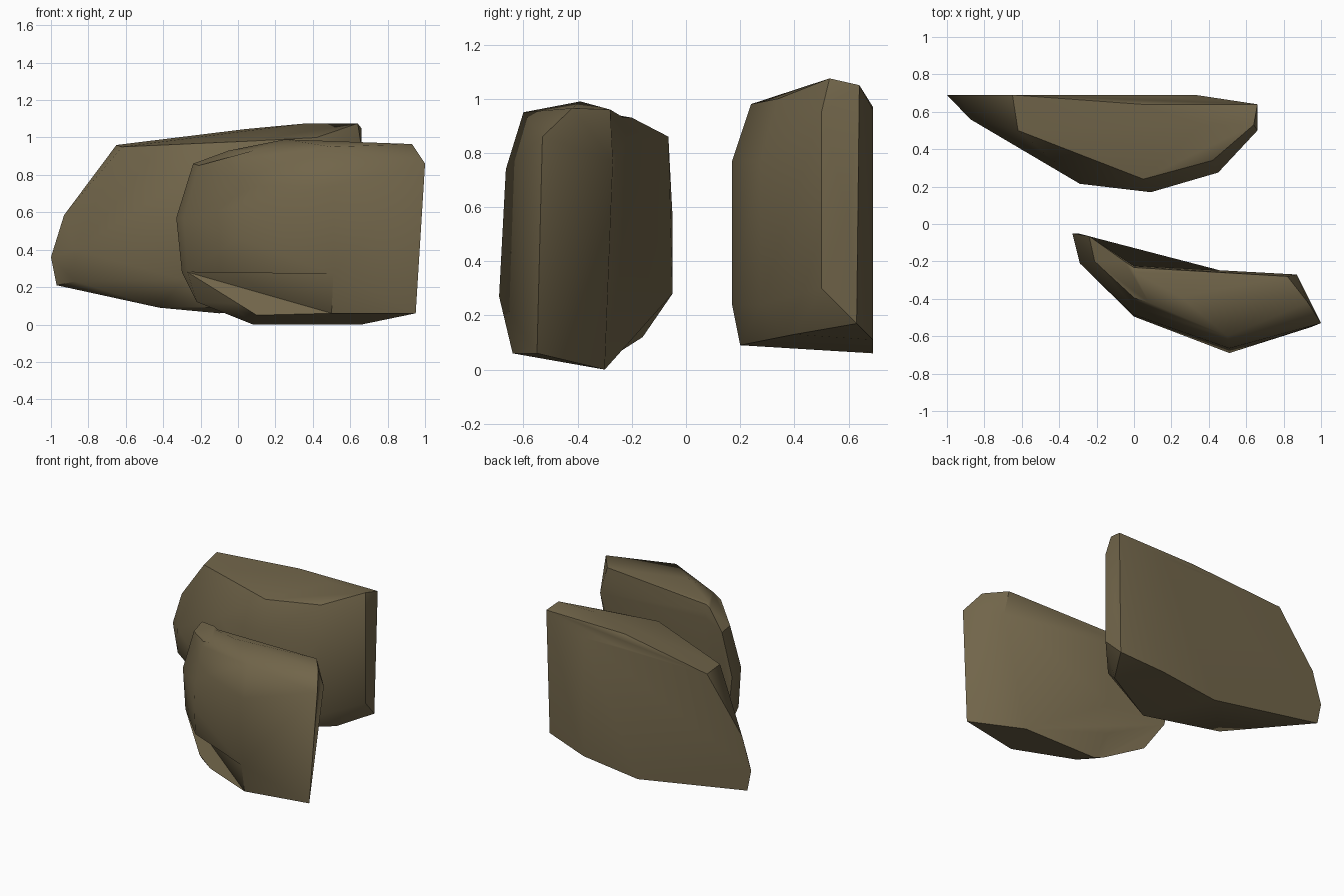
import bpy, bmesh, math

if "Cube" in bpy.data.objects:
    bpy.data.objects.remove(bpy.data.objects["Cube"])

stone = bpy.data.materials.new("brown_stone")
stone.diffuse_color = (0.165, 0.130, 0.068, 1)
stone.use_nodes = True
stone.node_tree.nodes["Principled BSDF"].inputs["Base Color"].default_value = stone.diffuse_color


def rock(name, points, bend=0.0):
    """Convex boulder from its corner points; its x<0 end can be swept towards +y."""
    sweep = lambda x: max(0.0, -x) * bend
    bm = bmesh.new()
    for x, y, z in points:
        bm.verts.new((x, y - sweep(x), z))
    res = bmesh.ops.convex_hull(bm, input=bm.verts[:])
    junk = {g for g in res["geom_interior"] + res["geom_unused"]
            if isinstance(g, bmesh.types.BMVert)}
    bmesh.ops.delete(bm, geom=list(junk), context='VERTS')
    if bend:
        # crease line for the swept end
        bmesh.ops.bisect_plane(bm, geom=bm.verts[:] + bm.edges[:] + bm.faces[:],
                               plane_co=(0, 0, 0), plane_no=(1, 0, 0))
        for v in bm.verts:
            v.co.y += sweep(v.co.x)
    bmesh.ops.dissolve_limit(bm, angle_limit=math.radians(2),
                             verts=bm.verts[:], edges=bm.edges[:])
    bmesh.ops.recalc_face_normals(bm, faces=bm.faces[:])
    me = bpy.data.meshes.new(name)
    bm.to_mesh(me)
    bm.free()
    me.materials.append(stone)
    ob = bpy.data.objects.new(name, me)
    bpy.context.collection.objects.link(ob)
    bpy.ops.object.select_all(action='DESELECT')
    ob.select_set(True)
    bpy.context.view_layer.objects.active = ob
    bpy.ops.object.shade_smooth_by_angle(angle=math.radians(40))
    return ob


# Rear boulder: flat back, pointed left end, blunt right end
rock("rear_rock", [
    # flat back outline
    (-1, .69, .36), (-.97, .69, .21), (-.93, .69, .585), (-.74, .69, .83), (-.65, .69, .96),
    (.05, .69, .97), (.33, .69, .96), (.33, .69, .11), (-.1, .69, .06),
    # top
    (.04, .64, 1.045), (.36, .53, 1.075), (.64, .53, 1.075), (.66, .64, 1.05),
    (.05, .24, .98), (.42, .34, 1.0), (-.62, .5, .95),
    # right end
    (.66, .5, .95), (.66, .5, .3), (.66, .60, .57), (.64, .63, .17),
    # front bulge
    (.09, .17, .77), (.09, .17, .24), (-.29, .215, .77), (-.29, .215, .24),
    (.45, .275, .77), (.45, .275, .24), (-.875, .56, .4), (-.87, .56, .23),
    # underside
    (.09, .20, .09), (-.42, .36, .09), (.5, .4, .13),
])

# Front boulder: rounded front, left end swept backwards
rock("front_rock", [
    # back outline
    (-.33, -.05, .57), (-.30, -.05, .28), (-.24, -.065, .86), (-.05, -.2, .93),
    (-.22, -.16, .12), (.08, -.30, 0), (.66, -.30, 0), (.87, -.27, .77), (.82, -.28, .96),
    # top
    (.25, -.39, .99), (.93, -.42, .965), (.5, -.60, .95), (.08, -.42, .93),
    # right end
    (1, -.53, .86), (.95, -.55, .06),
    # front bulge
    (.51, -.69, .27), (.51, -.665, .74), (.5, -.64, .06),
    (.1, -.51, .27), (.1, -.50, .74), (.1, -.46, .05),
    (-.29, -.21, .57), (-.27, -.21, .28), (-.21, -.2, .85),
], bend=0.6)
